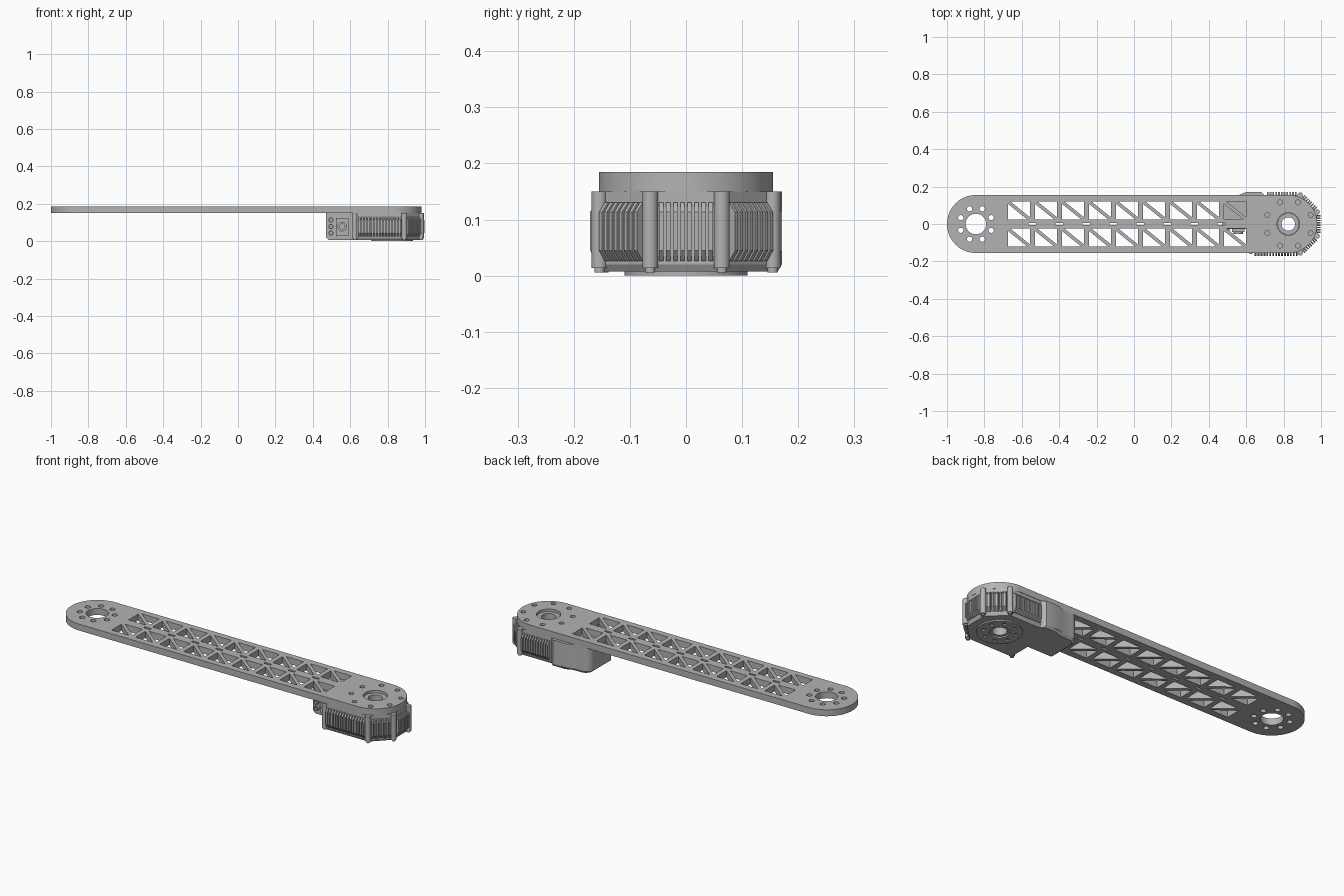
import bpy, bmesh
from math import sin, cos, pi, radians
from mathutils import Matrix, Vector

if "Cube" in bpy.data.objects:
    bpy.data.objects.remove(bpy.data.objects["Cube"], do_unlink=True)


def material(name, value):
    m = bpy.data.materials.new(name)
    m.use_nodes = True
    m.diffuse_color = (value, value, value, 1)
    m.node_tree.nodes["Principled BSDF"].inputs["Base Color"].default_value = m.diffuse_color
    return m


GREY = material("metal grey", 0.45)
MX = 0.825       # motor axis
ARM_X = -0.845   # far end axis
ARM_R = 0.155


def arc(cx, cy, r, a0=0, a1=360, n=32):
    """Points along an arc; a full circle omits the repeated point."""
    steps = n if a1 - a0 == 360 else n - 1
    return [(cx + r * cos(radians(a0 + (a1 - a0) * i / steps)),
             cy + r * sin(radians(a0 + (a1 - a0) * i / steps))) for i in range(n)]


def ring_points(cx, r, count=8):
    return [(cx + r * cos((i + .5) * 2 * pi / count), r * sin((i + .5) * 2 * pi / count))
            for i in range(count)]


def add_mesh(name, mesh):
    ob = bpy.data.objects.new(name, mesh)
    bpy.context.scene.collection.objects.link(ob)
    mesh.materials.clear()
    mesh.materials.append(GREY)
    bpy.ops.object.select_all(action='DESELECT')
    ob.select_set(True)
    bpy.context.view_layer.objects.active = ob
    bpy.ops.object.shade_smooth_by_angle(angle=radians(30))
    return ob


def slab(name, loops, z0, z1, taper=1.0):
    """Extrude an outline (first loop) with holes; taper shrinks the bottom rim."""
    cu = bpy.data.curves.new(name + "_profile", 'CURVE')
    cu.dimensions = '2D'
    cu.fill_mode = 'BOTH'
    cu.extrude = (z1 - z0) / 2
    for pts in loops:
        s = cu.splines.new('POLY')
        s.points.add(len(pts) - 1)
        for p, (x, y) in zip(s.points, pts):
            p.co = (x, y, 0, 1)
        s.use_cyclic_u = True
    tmp = bpy.data.objects.new(name + "_tmp", cu)
    bpy.context.scene.collection.objects.link(tmp)
    bpy.context.view_layer.update()
    me = bpy.data.meshes.new_from_object(tmp.evaluated_get(bpy.context.evaluated_depsgraph_get()))
    bpy.data.objects.remove(tmp, do_unlink=True)
    me.name = name
    bm = bmesh.new()
    bm.from_mesh(me)
    bmesh.ops.remove_doubles(bm, verts=bm.verts, dist=1e-5)
    for v in bm.verts:
        if v.co.z < 0 and Vector((v.co.x - MX, v.co.y)).length > .1:
            v.co.x = MX + (v.co.x - MX) * taper
            v.co.y *= taper
        v.co.z += (z0 + z1) / 2
    bmesh.ops.recalc_face_normals(bm, faces=bm.faces)
    bm.to_mesh(me)
    bm.free()
    return add_mesh(name, me)


# Arm plate: rounded ends, bolt circles and triangulated openings
loops = [arc(MX, 0, ARM_R, -90, 90, 40) + arc(ARM_X, 0, ARM_R, 90, 270, 40)]
loops += [arc(ARM_X, 0, .055, n=40), arc(MX, 0, .06, n=40)]
loops += [arc(x, y, .014, n=16) for x, y in ring_points(ARM_X, .088)]
loops += [arc(x, y, .013, n=16) for x, y in ring_points(MX + .004, .125)]
PITCH, W, A, B = .1444, .118, .0143, .0116
for i in range(9):
    x0 = -.675 + i * PITCH
    x1 = x0 + W
    for lo, hi in ((.025, .12), (-.12, -.025)):
        loops.append([(x0 + A, hi), (x1, lo + B), (x1, hi)])
        loops.append([(x0, lo), (x1 - A, lo), (x0, hi - B)])
    if i < 8:
        xc = x1 + (PITCH - W) / 2
        loops.append([(xc - .02, -.006), (xc + .02, -.006), (xc + .02, .006), (xc - .02, .006)])
slab("arm_plate", loops, .15, .185)

# Motor housing: faceted drum with an offset electronics bay
R = .153 / cos(pi / 8)
drum = [(MX + R * cos(radians(a)), R * sin(radians(a))) for a in (-67.5, -22.5, 22.5, 67.5)]
outline = ([(.62, -.153)] + drum
           + [(.70, .153), (.68, .171), (.60, .171), (.56, .155)]
           + arc(.51, .115, .04, 90, 180, 8) + [(.47, -.028), (.62, -.028)])
bore = arc(MX, 0, .036, n=32)
slab("motor_housing", [outline, bore], .02, .15)
slab("housing_bottom", [outline, bore], .007, .02, taper=.955)

# Bottom flange and hub rings
slab("bottom_flange", [arc(MX, 0, .11, n=48), arc(MX, 0, .05, n=32)]
     + [arc(x, y, .01, n=12) for x, y in ring_points(MX, .08)], 0, .008)
slab("hub_ring", [arc(MX, 0, .058, n=40), bore], .15, .172)

# Corner pillars with bolt feet
pillar_spots = [(MX + .167 * cos(radians(a)), .167 * sin(radians(a)))
                for a in (-67.5, -22.5, 22.5, 67.5)] + [(.625, -.147)]
for i, (x, y) in enumerate(pillar_spots):
    slab(f"pillar_{i + 1}", [arc(x, y, .014, n=20)], .014, .15)
    slab(f"pillar_foot_{i + 1}", [arc(x, y, .009, n=16)], .006, .014)


def fin_panel(name, centre, angle, width, count):
    """Row of upright fins with sloped ends on one housing facet."""
    bm = bmesh.new()
    step = width / (count - 1)
    for i in range(count):
        t = -width / 2 + i * step
        profile = [(-.004, .026), (.004, .026), (.0185, .045),
                   (.0185, .113), (.004, .13), (-.004, .13)]
        vs = [bm.verts.new((d, t - step * .3, z)) for d, z in profile]
        face = bm.faces.new(vs)
        out = bmesh.ops.extrude_face_region(bm, geom=[face])
        moved = [g for g in out["geom"] if isinstance(g, bmesh.types.BMVert)]
        bmesh.ops.translate(bm, verts=moved, vec=(0, step * .6, 0))
    bmesh.ops.recalc_face_normals(bm, faces=bm.faces)
    bm.transform(Matrix.Translation((*centre, 0)) @ Matrix.Rotation(radians(angle), 4, 'Z'))
    me = bpy.data.meshes.new(name)
    bm.to_mesh(me)
    bm.free()
    add_mesh(name, me)


# Cooling fins on every facet
for label, a in (("end", 0), ("front_corner", -45), ("back_corner", 45)):
    fin_panel(label + "_fins", (MX + .153 * cos(radians(a)), .153 * sin(radians(a))), a, .088, 8)
fin_panel("front_fins", (.76, -.153), -90, .22, 15)
fin_panel("back_fins", (.79, .153), 90, .15, 11)


def block(name, lo, hi):
    slab(name, [[(lo[0], lo[1]), (hi[0], lo[1]), (hi[0], hi[1]), (lo[0], hi[1])]], lo[2], hi[2])


def socket(name, x, z, r, depth):
    """Round connector facing the front with a recessed centre."""
    ob = slab(name, [arc(0, 0, r, n=20), arc(0, 0, r * .55, n=16)], 0, depth)
    ob.data.transform(Matrix.Translation((x, -.028, z)) @ Matrix.Rotation(pi / 2, 4, 'X'))


# Connectors on the recessed wall of the electronics bay
block("connector_base", (.525, -.042, .028), (.59, -.027, .125))
for i, (x, z, r, d) in enumerate(((.557, .078, .026, .026), (.497, .113, .014, .014),
                                  (.497, .078, .014, .014), (.497, .043, .014, .014))):
    socket(f"connector_{i + 1}", x, z, r, d)
